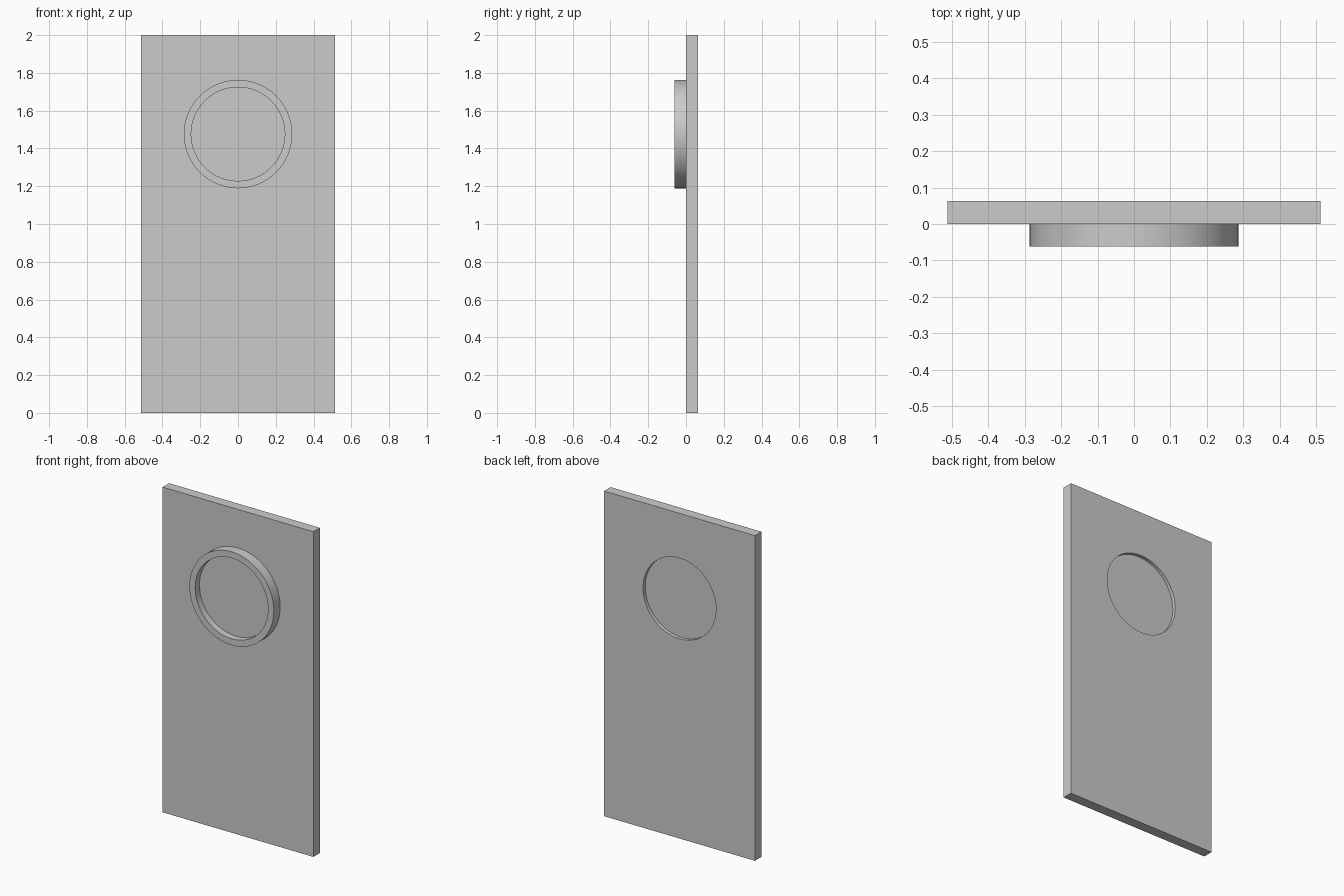
import bpy
import bmesh
import math

if "Cube" in bpy.data.objects:
    bpy.data.objects.remove(bpy.data.objects["Cube"])

WIDTH, HEIGHT, THICK = 1.026, 2.0, 0.063
WINDOW_Z = 1.476
R_OUT, R_IN = 0.287, 0.248
SEGMENTS = 64


def smooth(obj):
    bpy.ops.object.select_all(action='DESELECT')
    obj.select_set(True)
    bpy.context.view_layer.objects.active = obj
    bpy.ops.object.shade_smooth_by_angle(angle=math.radians(30))


def disc(name, radius, y0, y1):
    """Round part with its axis along y."""
    bpy.ops.mesh.primitive_cylinder_add(
        vertices=SEGMENTS, radius=radius, depth=y1 - y0,
        location=(0, (y0 + y1) / 2, WINDOW_Z), rotation=(math.pi / 2, 0, 0))
    obj = bpy.context.object
    obj.name = name
    return obj


def ring(name, r_in, r_out, y0, y1):
    """Rectangular section swept around the window axis."""
    bm = bmesh.new()
    profile = [(r_in, y0), (r_out, y0), (r_out, y1), (r_in, y1)]
    loops = []
    for i in range(SEGMENTS):
        a = 2 * math.pi * i / SEGMENTS
        loops.append([bm.verts.new((r * math.sin(a), y, r * math.cos(a))) for r, y in profile])
    for i in range(SEGMENTS):
        a, b = loops[i], loops[(i + 1) % SEGMENTS]
        for k in range(4):
            n = (k + 1) % 4
            bm.faces.new((a[k], a[n], b[n], b[k]))
    bmesh.ops.recalc_face_normals(bm, faces=bm.faces)
    mesh = bpy.data.meshes.new(name)
    bm.to_mesh(mesh)
    bm.free()
    obj = bpy.data.objects.new(name, mesh)
    obj.location.z = WINDOW_Z
    bpy.context.collection.objects.link(obj)
    return obj


# Door panel
bpy.ops.mesh.primitive_cube_add(size=1, location=(0, THICK / 2, HEIGHT / 2))
panel = bpy.context.object
panel.name = "door_panel"
panel.scale = (WIDTH, THICK, HEIGHT)
bpy.ops.object.transform_apply(location=False, rotation=False, scale=True)

# Round opening through the panel
cutter = disc("window_cutter", R_IN, -0.1, 0.2)
cut = panel.modifiers.new("window_hole", 'BOOLEAN')
cut.operation = 'DIFFERENCE'
cut.solver = 'EXACT'
cut.object = cutter
bpy.context.view_layer.objects.active = panel
bpy.ops.object.modifier_apply(modifier=cut.name)
bpy.data.objects.remove(cutter)
smooth(panel)

# Raised window frame on the front
smooth(ring("window_frame", R_IN, R_OUT, -0.062, 0.0))

# Window pane, recessed on both sides
smooth(disc("window_pane", R_IN, -0.02, 0.042))
